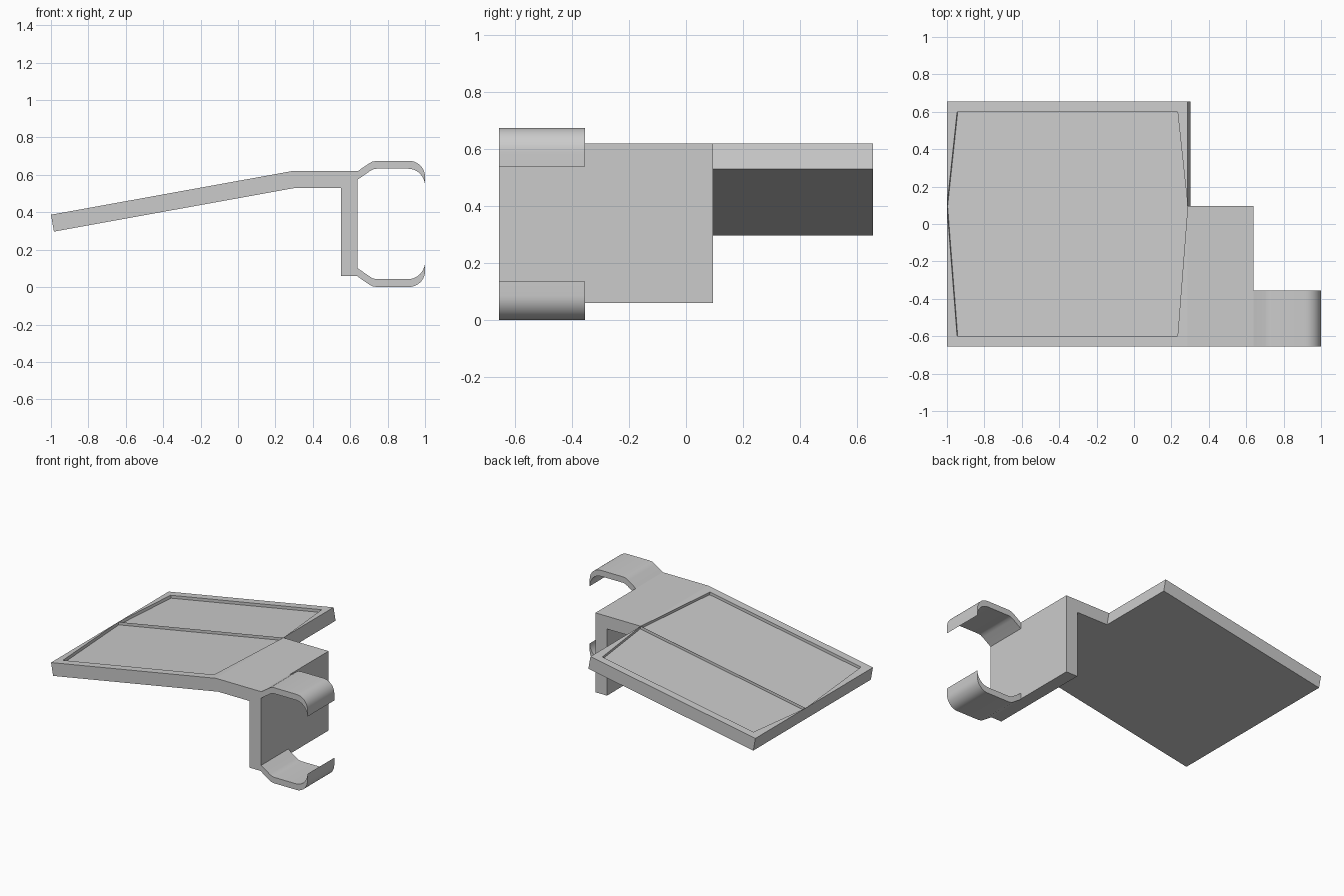
import bpy, bmesh
from math import sin, cos, pi, radians
from mathutils import Vector

if "Cube" in bpy.data.objects:
    bpy.data.objects.remove(bpy.data.objects["Cube"])

Y0, Y1, Y2 = -0.655, 0.095, 0.655   # front, bracket back, tray back
MID_Z = 0.338                       # mirror height of the two clips


def extrude_profiles(bm, profiles, depth):
    """Make faces in the XZ plane at Y0 and extrude them together along y."""
    cache = {}
    def vert(p):
        if p not in cache:
            cache[p] = bm.verts.new((p[0], Y0, p[1]))
        return cache[p]
    faces = [bm.faces.new([vert(p) for p in prof]) for prof in profiles]
    ret = bmesh.ops.extrude_face_region(bm, geom=faces, use_keep_orig=True)
    moved = [g for g in ret["geom"] if isinstance(g, bmesh.types.BMVert)]
    bmesh.ops.translate(bm, verts=moved, vec=(0, depth, 0))
    bmesh.ops.recalc_face_normals(bm, faces=bm.faces)


def finish(bm, name):
    bmesh.ops.recalc_face_normals(bm, faces=bm.faces)
    mesh = bpy.data.meshes.new(name)
    bm.to_mesh(mesh)
    bm.free()
    obj = bpy.data.objects.new(name, mesh)
    bpy.context.collection.objects.link(obj)
    return obj


# Tilted tray and right-angled bracket as one solid
bend_top, bend_low = (0.287, 0.62), (0.303, 0.53)
tray = [(-1.0, 0.387), (-0.984, 0.297), bend_low, bend_top]
bracket = [bend_top, bend_low, (0.55, 0.53), (0.55, 0.06),
           (0.64, 0.06), (0.64, 0.62)]
bm = bmesh.new()
extrude_profiles(bm, [tray, bracket], Y1 - Y0)

# Tray continues behind the bracket
back = [f for f in bm.faces if f.normal.y > 0.9 and f.calc_center_median().x < 0]
ret = bmesh.ops.extrude_face_region(bm, geom=back)
bmesh.ops.translate(bm, vec=(0, Y2 - Y1, 0),
                    verts=[g for g in ret["geom"] if isinstance(g, bmesh.types.BMVert)])
bmesh.ops.recalc_face_normals(bm, faces=bm.faces)

# Merge the tray's coplanar halves (top, bottom and outer end)
bm.normal_update()
seams = [e for e in bm.edges if len(e.link_faces) == 2
         and all(abs(v.co.y - Y1) < 1e-4 and v.co.x < 0.31 for v in e.verts)
         and e.link_faces[0].normal.dot(e.link_faces[1].normal) > 0.999]
bmesh.ops.dissolve_edges(bm, edges=seams, use_verts=False)
bm.normal_update()

# Shallow recess in the tray top
top = [f for f in bm.faces if f.normal.z > 0.9 and f.calc_center_median().x < 0]
bmesh.ops.inset_region(bm, faces=top, thickness=0.055, use_even_offset=True)
down = top[0].normal * -0.02
ret = bmesh.ops.extrude_face_region(bm, geom=top)
bmesh.ops.translate(bm, vec=down,
                    verts=[g for g in ret["geom"] if isinstance(g, bmesh.types.BMVert)])
bmesh.ops.delete(bm, geom=[f for f in top if f.is_valid], context="FACES_ONLY")
finish(bm, "tray_bracket")


# Curved spring clips, upper and mirrored lower
def arc(cx, cz, rx, rz, n=10):
    return [(cx + rx * sin(pi / 2 * i / n), cz + rz * cos(pi / 2 * i / n))
            for i in range(n + 1)]


outer = [(0.64, 0.62), (0.70, 0.661), (0.718, 0.671), (0.74, 0.675)] \
    + arc(0.915, 0.59, 0.085, 0.085)
inner = [(0.64, 0.575), (0.705, 0.62), (0.722, 0.63), (0.74, 0.633)] \
    + arc(0.91, 0.54, 0.09, 0.093)
clip = outer + inner[::-1]

for name, side in (("upper_clip", 1), ("lower_clip", -1)):
    bm = bmesh.new()
    extrude_profiles(bm, [[(x, MID_Z + side * (z - MID_Z)) for x, z in clip]], 0.30)
    obj = finish(bm, name)
    bpy.ops.object.select_all(action="DESELECT")
    obj.select_set(True)
    bpy.context.view_layer.objects.active = obj
    bpy.ops.object.shade_smooth_by_angle(angle=radians(25))
